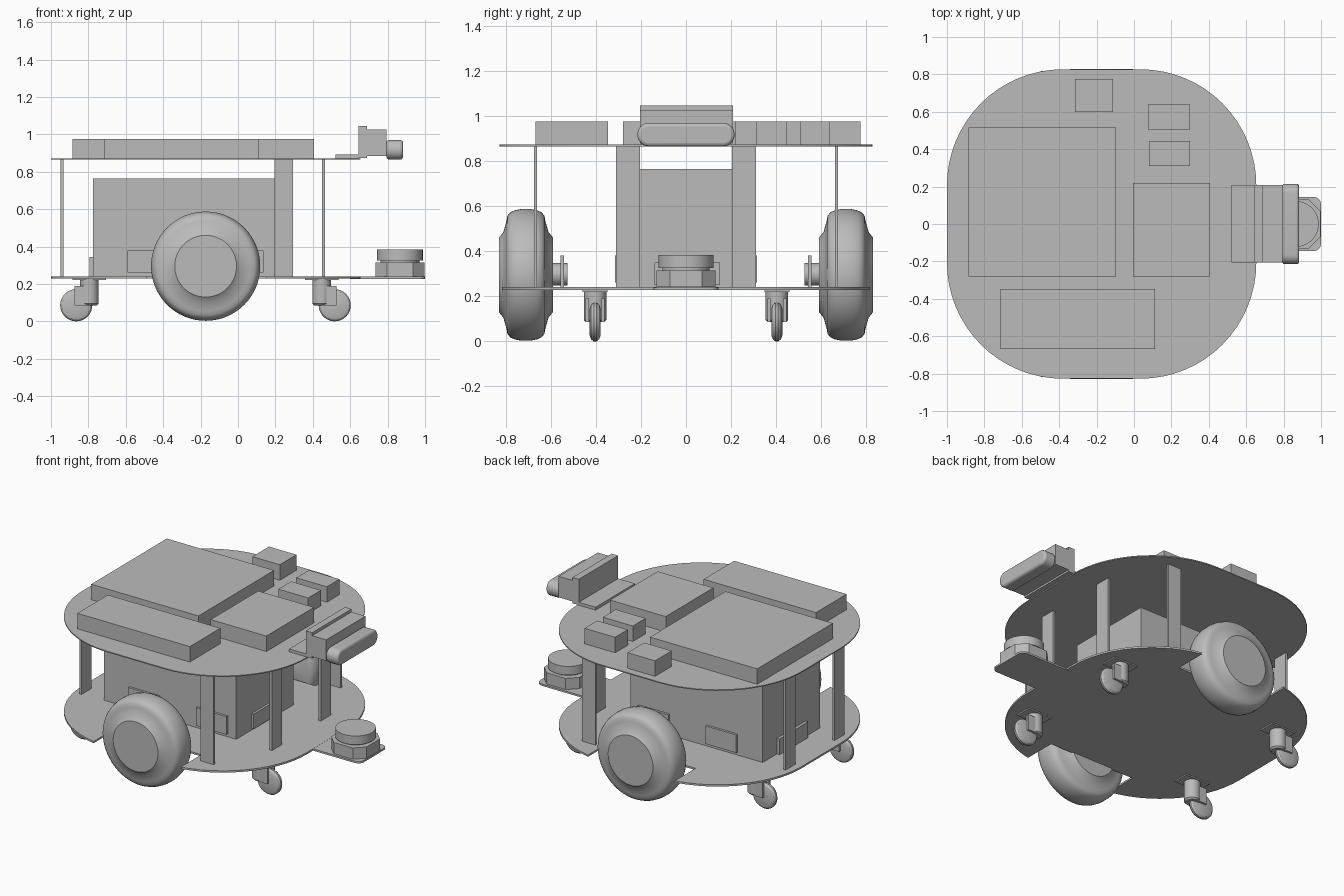
import bpy, bmesh, math
from mathutils import Matrix, Vector

cube = bpy.data.objects.get("Cube")
if cube:
    bpy.data.objects.remove(cube, do_unlink=True)

grey = bpy.data.materials.new("plain_grey")
grey.use_nodes = True
grey.diffuse_color = (0.5, 0.5, 0.5, 1)
grey.node_tree.nodes["Principled BSDF"].inputs["Base Color"].default_value = (0.5, 0.5, 0.5, 1)


def finish(name, bm, smooth=False):
    bmesh.ops.recalc_face_normals(bm, faces=bm.faces)
    mesh = bpy.data.meshes.new(name)
    bm.to_mesh(mesh)
    bm.free()
    mesh.materials.append(grey)
    ob = bpy.data.objects.new(name, mesh)
    bpy.context.collection.objects.link(ob)
    if smooth:
        bpy.ops.object.select_all(action='DESELECT')
        ob.select_set(True)
        bpy.context.view_layer.objects.active = ob
        bpy.ops.object.shade_smooth_by_angle(angle=math.radians(30))
    return ob


def box(name, x, y, z):
    """Box from (min, max) ranges."""
    bm = bmesh.new()
    bmesh.ops.create_cube(bm, size=1)
    for v in bm.verts:
        v.co = [(a + b) / 2 + c * (b - a) for (a, b), c in zip((x, y, z), v.co)]
    return finish(name, bm)


def prism(name, outline, z0, z1):
    """Extrude a flat xy outline upward."""
    bm = bmesh.new()
    face = bm.faces.new([bm.verts.new((x, y, z0)) for x, y in outline])
    top = bmesh.ops.extrude_face_region(bm, geom=[face])
    verts = [g for g in top["geom"] if isinstance(g, bmesh.types.BMVert)]
    bmesh.ops.translate(bm, verts=verts, vec=(0, 0, z1 - z0))
    return finish(name, bm, True)


def lathe(name, profile, centre, axis='Z', steps=48):
    """Spin (radius, height) points about an axis."""
    bm = bmesh.new()
    verts = [bm.verts.new((r, 0, h)) for r, h in profile]
    edges = [bm.edges.new(p) for p in zip(verts, verts[1:])]
    bmesh.ops.spin(bm, geom=verts + edges, cent=(0, 0, 0), axis=(0, 0, 1),
                   angle=math.tau, steps=steps)
    bmesh.ops.remove_doubles(bm, verts=bm.verts, dist=0.0005)
    if axis == 'Y':
        bmesh.ops.transform(bm, verts=bm.verts, matrix=Matrix.Rotation(math.pi / 2, 4, 'X'))
    bmesh.ops.translate(bm, verts=bm.verts, vec=Vector(centre))
    return finish(name, bm, True)


def rounded(cx, cy, hx, hy, r, steps=16):
    """Counterclockwise rounded rectangle outline."""
    pts = []
    for q, (sx, sy) in enumerate(((1, 1), (-1, 1), (-1, -1), (1, -1))):
        for i in range(steps + 1):
            a = math.pi / 2 * (q + i / steps)
            pts.append((cx + sx * (hx - r) + r * math.cos(a),
                        cy + sy * (hy - r) + r * math.sin(a)))
    return pts


# Decks: the lower one has wheel notches and a tongue
MID, HALF = -0.173, 0.827
deck = rounded(MID, 0, HALF, HALF, 0.62)
prism("top_deck", deck, 0.865, 0.872)

NOTCH_L, NOTCH_R, NOTCH_Y = -0.49, 0.15, 0.6
lower = []
for s in (1, -1):
    half = [p for p in deck if p[1] * s > 0]
    right = [p for p in half if p[0] > NOTCH_R]
    left = [p for p in half if p[0] < NOTCH_L]
    edge_r = (NOTCH_R, s * 0.815)
    edge_l = (NOTCH_L, s * 0.82)
    notch = [edge_r, (NOTCH_R, s * NOTCH_Y), (NOTCH_L, s * NOTCH_Y), edge_l]
    lower += right + notch + left if s > 0 else left + notch[::-1] + right
prism("bottom_deck", lower, 0.228, 0.24)
prism("sensor_tongue", rounded(0.8, 0, 0.2, 0.145, 0.04, 4), 0.2275, 0.2395)

# Body between the decks, with small plates on its sides
box("body", (-0.775, 0.197), (-0.3, 0.3), (0.24, 0.765))
box("front_end_plate", (0.197, 0.212), (-0.14, 0.15), (0.25, 0.35))
box("rear_end_plate", (-0.795, -0.775), (-0.15, 0.15), (0.24, 0.345))
for s, side in ((1, "back"), (-1, "front")):
    y = sorted((s * 0.3, s * 0.315))
    box(side + "_body_plate_a", (-0.59, -0.365), y, (0.26, 0.38))
    box(side + "_body_plate_b", (-0.09, 0.135), y, (0.26, 0.38))

    # Posts
    box(side + "_side_post", (0.195, 0.293), sorted((s * 0.661, s * 0.675)), (0.24, 0.866))
    for end, x in (("left", 0.458), ("right", -0.942)):
        box(f"{side}_{end}_post", (x - 0.008, x + 0.008),
            sorted((s * 0.205, s * 0.31)), (0.24, 0.866))

    # Drive wheel with hub, axle and bracket
    rim = [(0, 0.12), (0.165, 0.12), (0.19, 0.1), (0.24, 0.086), (0.262, 0.082),
           (0.277, 0.07), (0.286, 0.05), (0.292, 0.02)]
    lathe(side + "_drive_wheel", rim + [(r, -h) for r, h in reversed(rim)],
          (-0.173, s * 0.71, 0.295), 'Y', 64)
    lathe(side + "_axle", [(0, -0.035), (0.05, -0.035), (0.05, 0.035), (0, 0.035)],
          (-0.173, s * 0.56, 0.297), 'Y', 24)
    box(side + "_axle_bracket", (-0.24, -0.105), sorted((s * 0.54, s * 0.556)), (0.24, 0.38))

    # Casters trailing outward
    for d, end, x in ((1, "left", 0.447), (-1, "right", -0.795)):
        name = f"{side}_{end}_caster_"
        y = s * 0.403
        wx = x + d * 0.07
        box(name + "mount", (x - 0.09, x + 0.09), (y - 0.055, y + 0.055), (0.22, 0.229))
        lathe(name + "stem", [(0, 0.085), (0.04, 0.085), (0.05, 0.095), (0.05, 0.222),
                              (0, 0.222)], (x, y, 0), 'Z', 24)
        tyre = [(0, 0.024), (0.06, 0.024), (0.077, 0.018), (0.086, 0.006)]
        lathe(name + "wheel", tyre + [(r, -h) for r, h in reversed(tyre)],
              (wx, y, 0.086), 'Y', 32)
        for c in (1, -1):
            box(name + "fork", sorted((x, wx + d * 0.01)),
                sorted((y + c * 0.028, y + c * 0.042)), (0.085, 0.19))

# Spinning sensor on the tongue
corner, flat = 0.07, 0.13
octagon = [(flat, corner), (corner, flat), (-corner, flat), (-flat, corner),
           (-flat, -corner), (-corner, -flat), (corner, -flat), (flat, -corner)]
prism("sensor_base", [(x + 0.866, y) for x, y in octagon], 0.24, 0.315)
lathe("sensor_head", [(0, 0.31), (0.105, 0.31), (0.105, 0.325), (0.122, 0.325),
                      (0.122, 0.383), (0, 0.383)], (0.866, 0, 0))

# Modules on the top deck
modules = {
    "large_module": ((-0.885, -0.095), (-0.28, 0.515)),
    "long_module": ((-0.715, 0.113), (-0.668, -0.347)),
    "square_module": ((-0.005, 0.405), (-0.28, 0.22)),
    "small_module_a": ((-0.315, -0.112), (0.6, 0.775)),
    "small_module_b": ((0.075, 0.3), (0.505, 0.638)),
    "small_module_c": ((0.08, 0.3), (0.31, 0.445)),
}
for name, (x, y) in modules.items():
    box(name, x, y, (0.87, 0.975))

# Camera with clamp and rounded head
WIDE = (-0.205, 0.208)
box("camera_foot", (0.52, 0.645), WIDE, (0.87, 0.892))
box("camera_clamp", (0.643, 0.69), WIDE, (0.873, 1.045))
box("camera_block", (0.69, 0.793), WIDE, (0.885, 1.025))
bm = bmesh.new()
ring = [bm.verts.new((0.793, a, b)) for a, b in rounded(0, 0.917, 0.215, 0.052, 0.05, 8)]
face = bm.faces.new(ring)
ext = bmesh.ops.extrude_face_region(bm, geom=[face])
bmesh.ops.translate(bm, vec=(0.09, 0, 0),
                    verts=[g for g in ext["geom"] if isinstance(g, bmesh.types.BMVert)])
head = finish("camera_head", bm, True)
bevel = head.modifiers.new("soft_edge", 'BEVEL')
bevel.width = 0.015
bevel.segments = 3
